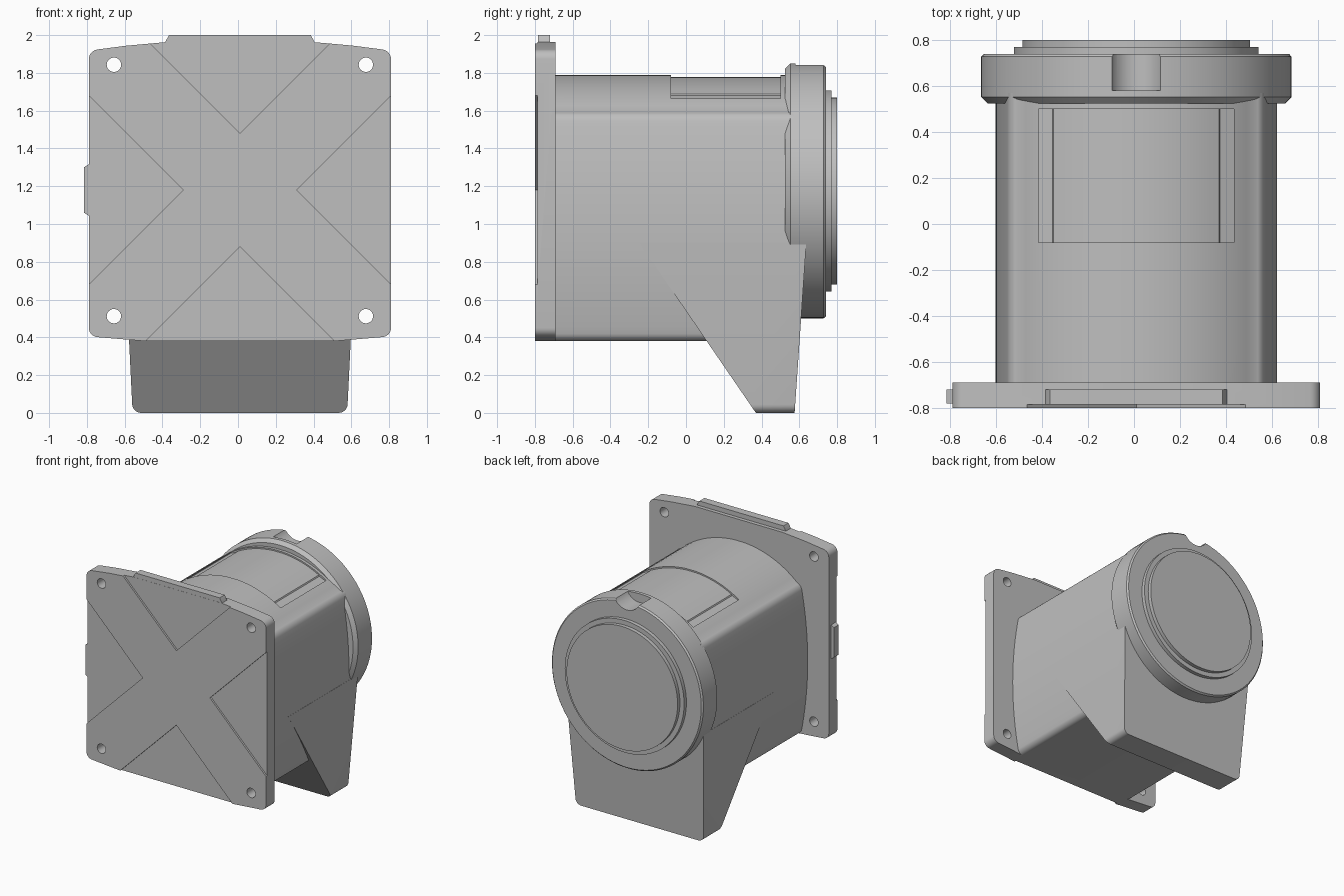
import bpy, bmesh, math
from mathutils import Vector, Matrix

CX, CZ = 0.01, 1.175          # axis of the round housing

if "Cube" in bpy.data.objects:
    bpy.data.objects.remove(bpy.data.objects["Cube"], do_unlink=True)

grey = bpy.data.materials.new("plain grey")
grey.use_nodes = True
colour = (0.52, 0.52, 0.52, 1)
grey.diffuse_color = colour
grey.node_tree.nodes["Principled BSDF"].inputs["Base Color"].default_value = colour


def finish(bm, name):
    bmesh.ops.recalc_face_normals(bm, faces=bm.faces)
    mesh = bpy.data.meshes.new(name)
    bm.to_mesh(mesh)
    bm.free()
    mesh.materials.append(grey)
    obj = bpy.data.objects.new(name, mesh)
    bpy.context.collection.objects.link(obj)
    return obj


def add_prism(bm, pts, y0, y1, radius=0):
    """Extrude an (x, z) outline along y, rounding its sharp corners."""
    face = bm.faces.new([bm.verts.new((x + CX, y0, z)) for x, z in pts])
    new = bmesh.ops.extrude_face_region(bm, geom=[face])["geom"]
    for v in new:
        if isinstance(v, bmesh.types.BMVert):
            v.co.y = y1
    if radius:
        bmesh.ops.recalc_face_normals(bm, faces=bm.faces)
        sharp = [e for e in bm.edges
                 if abs(e.verts[0].co.y - e.verts[1].co.y) > 0.01
                 and e.calc_face_angle(0) > math.radians(32)]
        bmesh.ops.bevel(bm, geom=sharp, offset=radius, segments=6,
                        profile=0.5, affect='EDGES')


def prism(name, pts, y0, y1, radius=0):
    bm = bmesh.new()
    add_prism(bm, pts, y0, y1, radius)
    return finish(bm, name)


def mirrored(half):
    """Close a right-hand outline, listed bottom to top, across x = 0."""
    return half + [(-x, z) for x, z in reversed(half)]


def circle(x, z, r, n=32):
    return [(x + r * math.cos(2 * math.pi * i / n),
             z + r * math.sin(2 * math.pi * i / n)) for i in range(n)]


def cut(obj, cutter):
    mod = obj.modifiers.new("cut", 'BOOLEAN')
    mod.operation, mod.solver, mod.object = 'DIFFERENCE', 'EXACT', cutter
    bpy.context.view_layer.update()
    graph = bpy.context.evaluated_depsgraph_get()
    mesh = bpy.data.meshes.new_from_object(obj.evaluated_get(graph))
    obj.modifiers.clear()
    obj.data = mesh
    bpy.data.objects.remove(cutter, do_unlink=True)


# Front plate with four bolt holes and four triangular recesses
plate = prism("front_plate", mirrored(
    [(0.5, 0.38), (0.8, 0.405), (0.8, 1.918), (0.6, 1.944), (0.39, 1.963)]),
    -0.8, -0.69, 0.045)
bm = bmesh.new()
for sx in (-1, 1):
    for z in (0.512, 1.843):
        add_prism(bm, circle(sx * 0.667, z, 0.038), -0.9, -0.6)
for k in range(4):
    turn = Matrix.Rotation(k * math.pi / 2, 2)
    tri = [turn @ Vector(p) for p in ((0, 0.3), (0.9, 1.2), (-0.9, 1.2))]
    add_prism(bm, [(p.x, p.y + 1.18) for p in tri], -0.9, -0.785)
cut(plate, finish(bm, "plate_cutter"))

# Locating tabs on the plate edge
top_tab = prism("top_tab", mirrored([(0.4, 1.94), (0.395, 1.965), (0.375, 2.0)]),
                -0.784, -0.72)
side_tab = prism("side_tab", [(-0.78, 1.04), (-0.803, 1.045), (-0.825, 1.06),
                              (-0.825, 1.3), (-0.803, 1.315), (-0.78, 1.32)],
                 -0.78, -0.72)


# Main body: flat bottom, bowed sides, arched top
def arch(x, r=0.78):
    return 1.01 + math.sqrt(r * r - x * x)


half = []
for i in range(17):
    z = 0.38 + 1.205 * i / 16
    half.append((0.612 - 0.167 * (z - 0.985) ** 2, z))
half += [(x / 100, arch(x / 100)) for x in range(52, 0, -4)]
body = prism("main_body", mirrored(half), -0.72, 0.57, 0.04)

# Shallow panel recess on top of the body, with a slit down each side
floor = [(x / 100, arch(x / 100, 0.769)) for x in range(36, 0, -4)]
recess = mirrored([(0.425, 1.9), (0.425, 1.655), (0.365, 1.68)] + floor)
bm = bmesh.new()
add_prism(bm, recess, -0.08, 0.5)
cut(body, finish(bm, "panel_cutter"))

# Round rear flange with stepped cap
profile = [(0, 0.525), (0.648, 0.525), (0.675, 0.552), (0.675, 0.728),
           (0.664, 0.74), (0.532, 0.74), (0.532, 0.77), (0.495, 0.77),
           (0.495, 0.8), (0, 0.8)]
bm = bmesh.new()
verts = [bm.verts.new((CX + r, y, CZ)) for r, y in profile]
edges = [bm.edges.new(pair) for pair in zip(verts, verts[1:])]
bmesh.ops.spin(bm, geom=verts + edges, cent=(CX, 0, CZ), axis=(0, 1, 0),
               angle=2 * math.pi, steps=96)
bmesh.ops.remove_doubles(bm, verts=bm.verts, dist=0.0005)
flange = finish(bm, "rear_flange")
bm = bmesh.new()
add_prism(bm, circle(0, 1.9, 0.12, 48), 0.58, 0.9)
cut(flange, finish(bm, "notch_cutter"))

# Tapered connector leg below the rear
bm = bmesh.new()
side = [(0.37, 0), (0.575, 0), (0.637, 0.9), (-0.247, 0.9)]
rings = [[bm.verts.new((CX + s * (0.568 + 0.049 * z), y, z)) for y, z in side]
         for s in (-1, 1)]
for ring in rings:
    bm.faces.new(ring)
for i in range(4):
    j = (i + 1) % 4
    bm.faces.new((rings[0][i], rings[0][j], rings[1][j], rings[1][i]))
bmesh.ops.recalc_face_normals(bm, faces=bm.faces)
low = [e for e in bm.edges if all(v.co.z < 0.01 for v in e.verts)
       and abs(e.verts[0].co.x - e.verts[1].co.x) < 0.01]
bmesh.ops.bevel(bm, geom=low, offset=0.045, segments=6, profile=0.5, affect='EDGES')
leg = finish(bm, "connector_leg")

# Smooth the curved surfaces, keep real edges sharp
bpy.ops.object.select_all(action='DESELECT')
for obj in (plate, top_tab, side_tab, body, flange, leg):
    obj.select_set(True)
bpy.context.view_layer.objects.active = body
bpy.ops.object.shade_smooth_by_angle(angle=math.radians(25))
